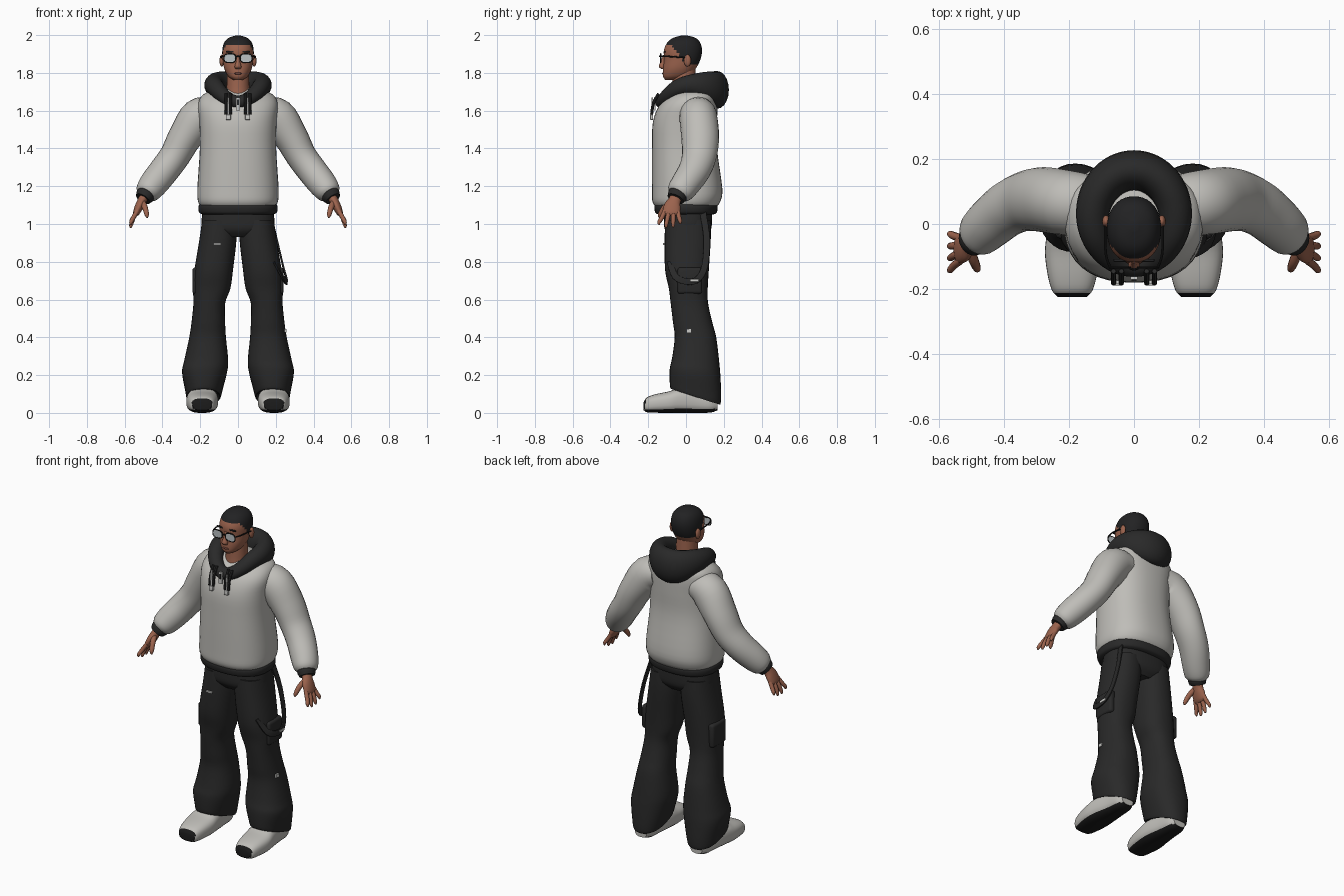
import bpy, bmesh
from math import sin, cos, pi, tau, radians, copysign
from mathutils import Vector, Matrix

old = bpy.data.objects.get("Cube")
if old:
    bpy.data.objects.remove(old)

X, Y, Z = Vector((1, 0, 0)), Vector((0, 1, 0)), Vector((0, 0, 1))
made = []


def material(name, r, g, b):
    m = bpy.data.materials.new(name)
    m.use_nodes = True
    m.diffuse_color = (r, g, b, 1)
    node = m.node_tree.nodes["Principled BSDF"]
    node.inputs["Base Color"].default_value = (r, g, b, 1)
    node.inputs["Roughness"].default_value = 0.8
    return m


fleece = material("light grey fleece", .52, .51, .48)
dark = material("charcoal cloth", .022, .022, .022)
skin = material("brown skin", .33, .125, .075)
lip = material("dark lips", .2, .07, .05)
hair = material("black hair", .016, .016, .017)
black = material("black rubber", .01, .01, .01)
lens = material("pale lens", .5, .54, .56)
white = material("off white trim", .6, .6, .58)


def finish(name, bm, mats, mirror=False, rule=None):
    bmesh.ops.recalc_face_normals(bm, faces=bm.faces)
    if rule:
        for f in bm.faces:
            f.material_index = int(rule(f.calc_center_median(), f.normal))
    me = bpy.data.meshes.new(name)
    bm.to_mesh(me)
    bm.free()
    for m in mats:
        me.materials.append(m)
    ob = bpy.data.objects.new(name, me)
    bpy.context.collection.objects.link(ob)
    if mirror:
        ob.modifiers.new("Mirror", "MIRROR")
        ob.modifiers["Mirror"].use_mirror_merge = False
    made.append(ob)
    return ob


def loft(name, mats, rings, side=Y, axis=None, p=2, n=24, steps=4,
         closed=False, mirror=False, rule=None, warp=None):
    """Skin smoothed rings (x, y, z, radius across, radius along side)."""
    k = len(rings)
    pick = lambda i: rings[i % k] if closed else rings[min(max(i, 0), k - 1)]
    path = []
    for i in range(k if closed else k - 1):
        a, b, c, d = (pick(i + j) for j in (-1, 0, 1, 2))
        for s in range(steps):
            t = s / steps
            path.append([(2*q + (r - o)*t + (2*o - 5*q + 4*r - w)*t*t
                          + (3*q - o - 3*r + w)*t**3) / 2
                         for o, q, r, w in zip(a, b, c, d)])
    if not closed:
        path.append(list(rings[-1]))
    pts = [Vector(r[:3]) for r in path]
    m = len(pts)
    bm = bmesh.new()
    loops = []
    for i, r in enumerate(path):
        ahead = pts[(i + 1) % m] if closed else pts[min(i + 1, m - 1)]
        behind = pts[i - 1] if closed else pts[max(i - 1, 0)]
        t = axis or (ahead - behind).normalized()
        v = (side - t * side.dot(t)).normalized()
        u = t.cross(v)
        loop = []
        for j in range(n):
            c, s = cos(tau * j / n), sin(tau * j / n)
            c, s = (copysign(abs(e) ** (2 / p), e) for e in (c, s))
            loop.append(bm.verts.new(pts[i] + u * c * r[3] + v * s * r[4]))
        loops.append(loop)
    for i in range(m if closed else m - 1):
        a, b = loops[i], loops[(i + 1) % m]
        for j in range(n):
            q = (j + 1) % n
            bm.faces.new((a[j], a[q], b[q], b[j]))
    if not closed:
        bm.faces.new(loops[0])
        bm.faces.new(loops[-1])
    if warp:
        for v in bm.verts:
            warp(v)
    return finish(name, bm, mats, mirror, rule)


def tube(name, mat, pts, r, **kw):
    return loft(name, [mat], [(*q, r, r) for q in pts], n=8, **kw)


def box(name, mat, at, size, bevel=0, mirror=False):
    bm = bmesh.new()
    bmesh.ops.create_cube(bm, size=1, matrix=Matrix.Translation(at) @ Matrix.Diagonal((*size, 1)))
    if bevel:
        bmesh.ops.bevel(bm, geom=bm.edges[:], offset=bevel, segments=3, affect="EDGES", profile=.5)
    return finish(name, bm, [mat], mirror)


def ball(name, mat, at, size, mirror=False):
    bm = bmesh.new()
    bmesh.ops.create_uvsphere(bm, u_segments=16, v_segments=10, radius=1,
                              matrix=Matrix.Translation(at) @ Matrix.Diagonal((*size, 1)))
    return finish(name, bm, [mat], mirror)


# Hoodie body, hem band and sleeves
loft("hoodie_body", [fleece], [
    (0, 0, 1.09, .195, .16), (0, .002, 1.12, .212, .18), (0, .006, 1.19, .215, .186),
    (0, -.008, 1.4, .202, .172), (0, -.005, 1.54, .205, .17), (0, .012, 1.63, .212, .153),
    (0, .035, 1.685, .185, .12), (0, .04, 1.72, .1, .08)], axis=Z, p=2.4, n=40)
loft("hem_band", [dark], [
    (0, 0, 1.05, .185, .145), (0, 0, 1.06, .205, .162), (0, 0, 1.09, .21, .168),
    (0, 0, 1.108, .2, .16)], axis=Z, p=2.4, n=40)
loft("sleeves", [fleece], [
    (.13, .06, 1.59, .08, .09), (.205, .065, 1.565, .102, .1), (.28, .075, 1.46, .09, .1),
    (.335, .07, 1.36, .081, .092), (.39, .045, 1.285, .079, .085), (.445, 0, 1.215, .076, .078),
    (.478, -.032, 1.172, .066, .07), (.49, -.044, 1.155, .05, .055)], mirror=True)
loft("cuff_bands", [dark], [
    (.483, -.037, 1.165, .045, .052), (.492, -.046, 1.15, .05, .052),
    (.503, -.055, 1.133, .042, .046)], mirror=True)

# Hood lying around the neck
ring = []
for i in range(16):
    s, c = sin(tau * i / 16), cos(tau * i / 16)
    ring.append((.128 * c, .02 + .145 * s, 1.735 - (.09 if s < 0 else .025) * s * s,
                 .05 + .012 * s, .055 + (.045 if s > 0 else .02) * s))
loft("hood", [dark], ring, side=Z, closed=True, n=20)

# Drawstrings, tips and front zip
for dx in (.039, .063):
    tube("drawstrings", dark, [(dx, -.145, 1.69), (dx, -.172, 1.64), (dx, -.182, 1.58)],
         .008, mirror=True)
box("drawstring_loops", white, (.051, -.178, 1.62), (.009, .009, .1), mirror=True)
box("drawstring_tips", white, (.051, -.182, 1.565), (.026, .016, .028), .004, True)
box("zip_plate", white, (0, -.166, 1.635), (.022, .009, .07))
box("zip_pull", dark, (0, -.172, 1.645), (.008, .006, .03))

# Head with hair cut by a sloping hairline
hairline = lambda y: 1.945 - .1 * min(max((y + .075) / .075, 0), 1)
loft("head", [skin, hair], [
    (0, -.075, 1.763, .025, .035), (0, -.052, 1.782, .052, .07), (0, -.036, 1.82, .072, .086),
    (0, -.02, 1.87, .081, .096), (0, -.016, 1.92, .083, .101), (0, -.012, 1.96, .073, .087),
    (0, -.009, 1.985, .05, .06), (0, -.008, 1.998, .012, .014)],
    axis=Z, p=2.2, n=40, steps=6, rule=lambda c, nrm: c.z > hairline(c.y))
loft("neck", [skin], [(0, -.01, 1.64, .075, .08), (0, -.01, 1.7, .062, .066),
                      (0, -.01, 1.82, .058, .06)], axis=Z)
ball("ears", skin, (.086, .008, 1.865), (.012, .019, .032), True)
loft("nose", [skin], [(0, -.112, 1.895, .009, .008), (0, -.122, 1.86, .011, .013),
                      (0, -.127, 1.833, .018, .017), (0, -.12, 1.82, .012, .008)], axis=Z, n=12)
ball("lips", lip, (0, -.116, 1.797), (.024, .011, .007))
box("eyebrows", hair, (.043, -.112, 1.912), (.04, .009, .008), .002, True)

# Glasses
rim = [(.043 + copysign(abs(cos(a)) ** .7, cos(a)) * .031, -.134,
        1.878 + copysign(abs(sin(a)) ** .7, sin(a)) * .023) for a in [tau * i / 16 for i in range(16)]]
tube("glasses_rims", black, rim, .0035, closed=True, mirror=True, steps=2)
loft("glasses_lenses", [lens], [(.043, -.136, 1.878, .022, .03), (.043, -.132, 1.878, .022, .03)],
     side=X, axis=Y, p=2.8, steps=1, mirror=True)
tube("glasses_bridge", black, [(-.013, -.136, 1.885), (0, -.14, 1.888), (.013, -.136, 1.885)], .0035)
tube("glasses_temples", black, [(.073, -.134, 1.888), (.087, -.09, 1.887), (.089, .005, 1.88)],
     .004, side=Z, mirror=True)

# Hands: palm, four fingers and a thumb
loft("palms", [skin], [(.49, -.045, 1.155, .026, .034), (.507, -.06, 1.125, .024, .033),
                       (.522, -.072, 1.095, .023, .044), (.538, -.078, 1.06, .018, .045),
                       (.544, -.079, 1.045, .01, .036)], mirror=True)
for i, tip in enumerate((.995, .98, .982, 1.0)):
    y0, y1 = -.112 + .023 * i, -.142 + .037 * i
    loft("fingers", [skin], [
        (.533, y0, 1.07, .012, .012), (.553, (y0 + y1) / 2, 1.035, .012, .012),
        (.566, y1, tip + .015, .01, .01), (.568, y1, tip, .004, .004)], n=10, mirror=True)
loft("thumbs", [skin], [(.505, -.08, 1.115, .016, .016), (.492, -.115, 1.085, .015, .015),
                        (.483, -.137, 1.05, .012, .012), (.481, -.142, 1.033, .004, .004)],
     side=X, n=10, mirror=True)


# Trousers with hems dropping towards the heel
def drop_hem(v):
    v.co.z -= max(0, 1 - v.co.z / .3) * .45 * (v.co.y - .05)


loft("trouser_seat", [dark], [(0, .01, .93, .1, .09), (0, .01, .97, .185, .122),
                              (0, .011, 1.03, .192, .127), (0, .011, 1.08, .185, .125)],
     axis=Z, p=2.5, n=32)
loft("trouser_legs", [dark], [
    (.1, .01, 1.02, .09, .12), (.106, .009, .92, .098, .122), (.128, .005, .76, .102, .116),
    (.139, .012, .66, .099, .103), (.152, .018, .58, .084, .099), (.157, .035, .48, .089, .104),
    (.161, .05, .4, .097, .11), (.168, .05, .28, .116, .125), (.177, .048, .215, .119, .134),
    (.181, .05, .125, .1, .136), (.183, .05, .085, .089, .13), (.183, .05, .1, .075, .11)],
    axis=Z, p=2.3, n=32, mirror=True, warp=drop_hem)
box("cargo_pockets", dark, (.222, .02, .7), (.04, .13, .14), .015, True)
loft("hip_strap", [dark], [
    (.17, .09, 1.06, .017, .005), (.205, .11, .92, .017, .005), (.238, .1, .78, .017, .005),
    (.256, .065, .71, .017, .005), (.256, .01, .695, .017, .005), (.235, -.055, .72, .017, .005),
    (.19, -.085, .8, .017, .005)], side=X, p=5, n=16)
box("strap_buckle", white, (.26, .045, .701), (.009, .045, .014), .002)
box("thigh_wear_mark", white, (-.11, -.118, .895), (.04, .009, .01))
box("knee_wear_mark", white, (.252, .015, .435), (.009, .025, .02))

# Shoes with black soles and toe tips
loft("shoes", [fleece, black], [
    (.19, -.224, .036, .022, .045), (.19, -.205, .043, .04, .062), (.19, -.16, .05, .049, .075),
    (.19, -.09, .057, .057, .084), (.188, -.03, .066, .066, .08), (.186, .06, .06, .06, .066),
    (.186, .13, .054, .052, .058), (.186, .168, .05, .036, .04)],
    side=X, axis=Y, p=2.7, n=32, mirror=True,
    rule=lambda c, nrm: nrm.z < -.6 or (nrm.y < -.7 and c.y < -.15))

# Smooth shading with crisp edges
bpy.ops.object.select_all(action="DESELECT")
for ob in made:
    ob.select_set(True)
bpy.context.view_layer.objects.active = made[0]
bpy.ops.object.shade_smooth_by_angle(angle=radians(42))
